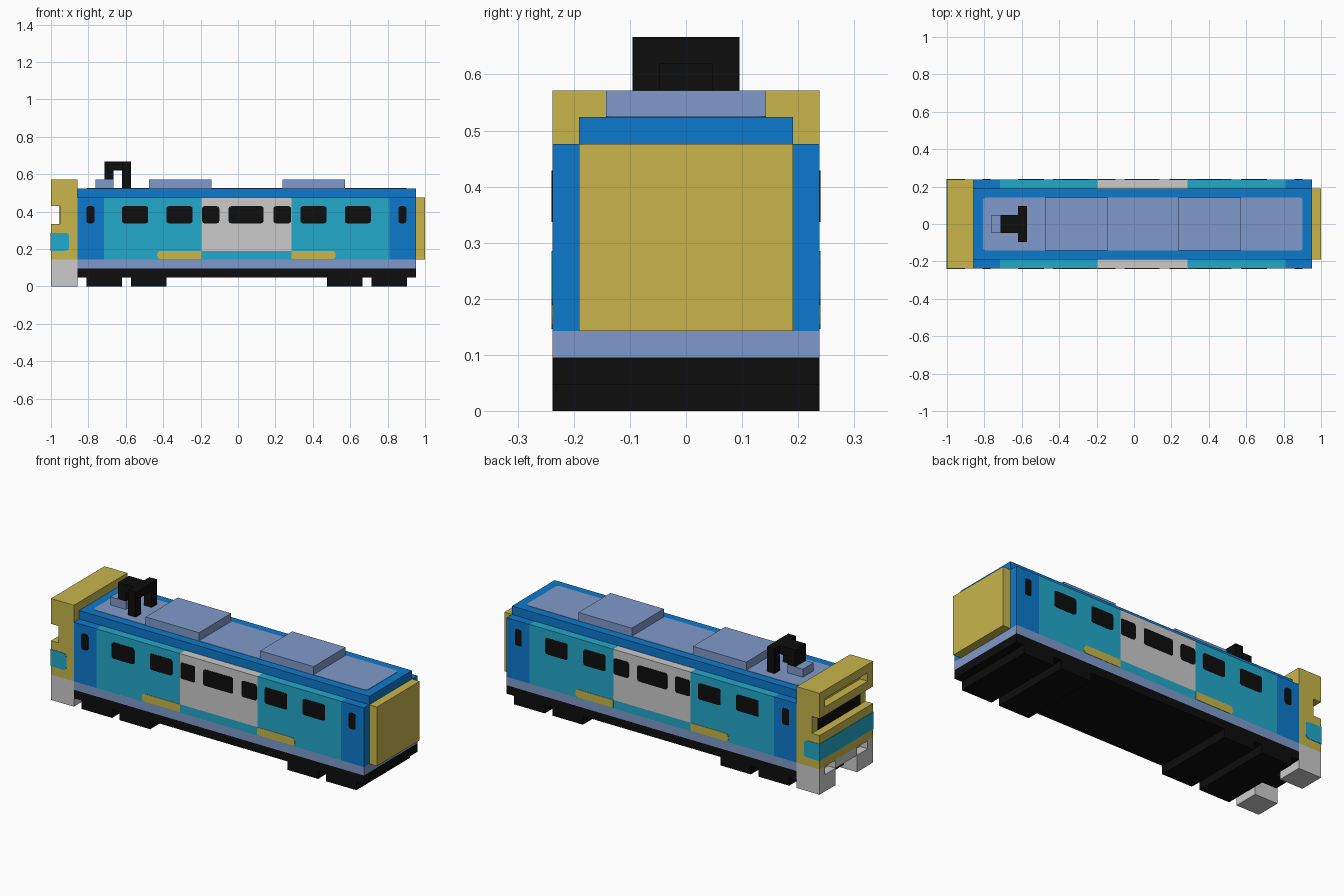
import bpy, bmesh, math

if "Cube" in bpy.data.objects:
    bpy.data.objects.remove(bpy.data.objects["Cube"])

U = 1 / 42  # block grid step: the model is 84 steps long


def material(name, rgb):
    lin = [(c / 255 / 12.92) if c < 10 else ((c / 255 + 0.055) / 1.055) ** 2.4 for c in rgb]
    m = bpy.data.materials.new(name)
    m.diffuse_color = (*lin, 1)
    m.use_nodes = True
    m.node_tree.nodes["Principled BSDF"].inputs["Base Color"].default_value = m.diffuse_color
    return m


YELLOW = material("yellow", (200, 182, 75))
BLUE = material("blue", (13, 122, 205))
CYAN = material("cyan", (34, 169, 203))
GREY = material("light grey", (203, 203, 203))
LAVENDER = material("lavender blue", (128, 154, 203))
BLACK = material("black", (13, 13, 13))


def prism(name, pts, axis, lo, hi, mat):
    """Extrude a 2D outline along an axis. Outline axes: x -> (y,z), y -> (x,z), z -> (x,y)."""
    def place(p, t):
        return {"x": (t, p[0], p[1]), "y": (p[0], t, p[1]), "z": (p[0], p[1], t)}[axis]
    bm = bmesh.new()
    face = bm.faces.new([bm.verts.new(place(p, lo)) for p in pts])
    ext = bmesh.ops.extrude_face_region(bm, geom=[face])
    for v in ext["geom"]:
        if isinstance(v, bmesh.types.BMVert):
            v.co["xyz".index(axis)] = hi
    bmesh.ops.recalc_face_normals(bm, faces=bm.faces)
    me = bpy.data.meshes.new(name)
    bm.to_mesh(me)
    bm.free()
    me.materials.append(mat)
    ob = bpy.data.objects.new(name, me)
    bpy.context.collection.objects.link(ob)
    return ob


def box(name, x0, x1, y0, y1, z0, z1, mat):
    return prism(name, [(x0, z0), (x1, z0), (x1, z1), (x0, z1)], "y", y0, y1, mat)


def gbox(name, x0, x1, y0, y1, z0, z1, mat):
    return box(name, *[v * U for v in (x0, x1, y0, y1, z0, z1)], mat)


def rounded(a0, a1, b0, b1, rl, rr=None):
    """Rectangle outline with rounded corners (left radius, right radius)."""
    rr = rl if rr is None else rr
    pts = []
    for sx, sy, start in ((1, -1, -90), (1, 1, 0), (-1, 1, 90), (-1, -1, 180)):
        r = rr if sx > 0 else rl
        cx = a1 - r if sx > 0 else a0 + r
        cy = b1 - r if sy > 0 else b0 + r
        for i in range(4 if r else 1):
            t = math.radians(start + 30 * i)
            pts.append((cx + r * math.cos(t), cy + r * math.sin(t)))
    return pts


def cut(ob, cutter):
    mod = ob.modifiers.new("cut", "BOOLEAN")
    mod.operation, mod.solver, mod.object = "DIFFERENCE", "EXACT", cutter
    bpy.context.view_layer.objects.active = ob
    bpy.ops.object.modifier_apply(modifier=mod.name)
    bpy.data.objects.remove(cutter)


def side_plates(name, pts, mat, thick=0.002):
    for label, s in (("front", -1), ("back", 1)):
        prism(f"{name}_{label}", pts, "y", s * (10 * U - 0.001), s * (10 * U + thick), mat)


# Underframe, bogie blocks and sill
gbox("underframe", -36, 40, -10, 10, 2, 4, BLACK)
for i, (a, b) in enumerate(((-34, -26), (-24, -16), (20, 28), (30, 38))):
    gbox(f"bogie_block_{i + 1}", a, b, -10, 10, 0, 2, BLACK)
gbox("sill", -36, 40, -10, 10, 4, 6, LAVENDER)

# Body side sections and the narrower roof step
sections = ((-0.857, -0.717, BLUE), (-0.717, -0.195, CYAN), (-0.195, 0.287, GREY),
            (0.287, 0.81, CYAN), (0.81, 40 * U, BLUE))
for i, (a, b, mat) in enumerate(sections):
    z0 = 6 * U
    if mat is GREY:
        box("body_lower_centre", a, b, -10 * U, 10 * U, z0, 8 * U, CYAN)
        z0 = 8 * U
    box(f"body_section_{i + 1}", a, b, -10 * U, 10 * U, z0, 20 * U, mat)
gbox("roof_step", -36, 40, -8, 8, 20, 22, BLUE)
gbox("end_gangway", 40, 42, -8, 8, 6, 20, YELLOW)

# Side windows and lower stripes, on both sides
windows = ((-0.81, -0.767), (-0.62, -0.48), (-0.382, -0.243), (-0.192, -0.1), (-0.05, 0.137),
           (0.19, 0.284), (0.334, 0.473), (0.571, 0.71), (0.858, 0.9))
for i, (a, b) in enumerate(windows):
    side_plates(f"window_{i + 1}", rounded(a, b, 14 * U + 0.004, 18 * U, 0.012), BLACK)
side_plates("stripe_left", rounded(-0.432, -0.195, 0.146, 8 * U, 0.018, 0), YELLOW)
side_plates("stripe_right", rounded(0.287, 0.522, 0.146, 8 * U, 0, 0.018), YELLOW)

# Roof panel and equipment boxes
prism("roof_panel", rounded(-0.808, 0.902, -6 * U, 6 * U, 0.02), "z", 22 * U - 0.001, 22 * U + 0.002, LAVENDER)
gbox("roof_unit_left", -20, -6, -6, 6, 22, 24, LAVENDER)
gbox("roof_unit_right", 10, 24, -6, 6, 22, 24, LAVENDER)
gbox("collector_base", -32, -28, -2, 2, 22, 24, LAVENDER)

# Current collector: bent arm and wide arch
arm = [(-30, 24), (-28, 24), (-28, 26), (-26, 26), (-26, 28), (-30, 28)]
prism("collector_arm", [(x * U, z * U) for x, z in arm], "y", -2 * U, 2 * U, BLACK)
arch = [(-4, 22), (-2, 22), (-2, 26), (2, 26), (2, 22), (4, 22), (4, 28), (-4, 28)]
prism("collector_arch", [(y * U, z * U) for y, z in arch], "x", -26 * U, -24 * U, BLACK)

# Cab: side profile with windscreen notch, upper slot cut into the nose
nose = [(-42, 6), (-36, 6), (-36, 24), (-42, 24), (-42, 18), (-40, 18), (-40, 14), (-42, 14)]
cab = prism("cab", [(x * U, z * U) for x, z in nose], "y", -10 * U, 10 * U, YELLOW)
cut(cab, gbox("slot_cutter", -44, -40, -8, 8, 20, 22, YELLOW))
box("windscreen", -40 * U - 0.002, -40 * U + 0.001, -8 * U, 8 * U, 14 * U, 18 * U, BLACK)

# Cyan band around the nose
side_plates("nose_band_side", rounded(-1, -0.903, 8 * U, 12 * U, 0, 0.018), CYAN)
box("nose_band", -1.002, -0.999, -10 * U - 0.002, 10 * U + 0.002, 8 * U, 12 * U, CYAN)

# Grey cab base: two legs with lamp recesses, coupler between them
legs = [(-10, 0), (-4, 0), (-4, 4), (4, 4), (4, 0), (10, 0), (10, 6), (-10, 6)]
base = prism("cab_base", [(y * U, z * U) for y, z in legs], "x", -1, -36 * U, GREY)
for s in (-1, 1):
    cut(base, gbox("lamp_cutter", -44, -40, 6 * s - 2, 6 * s + 2, 4, 5.9, GREY))
gbox("coupler", -40, -36, -2, 2, 2, 4, BLACK)
